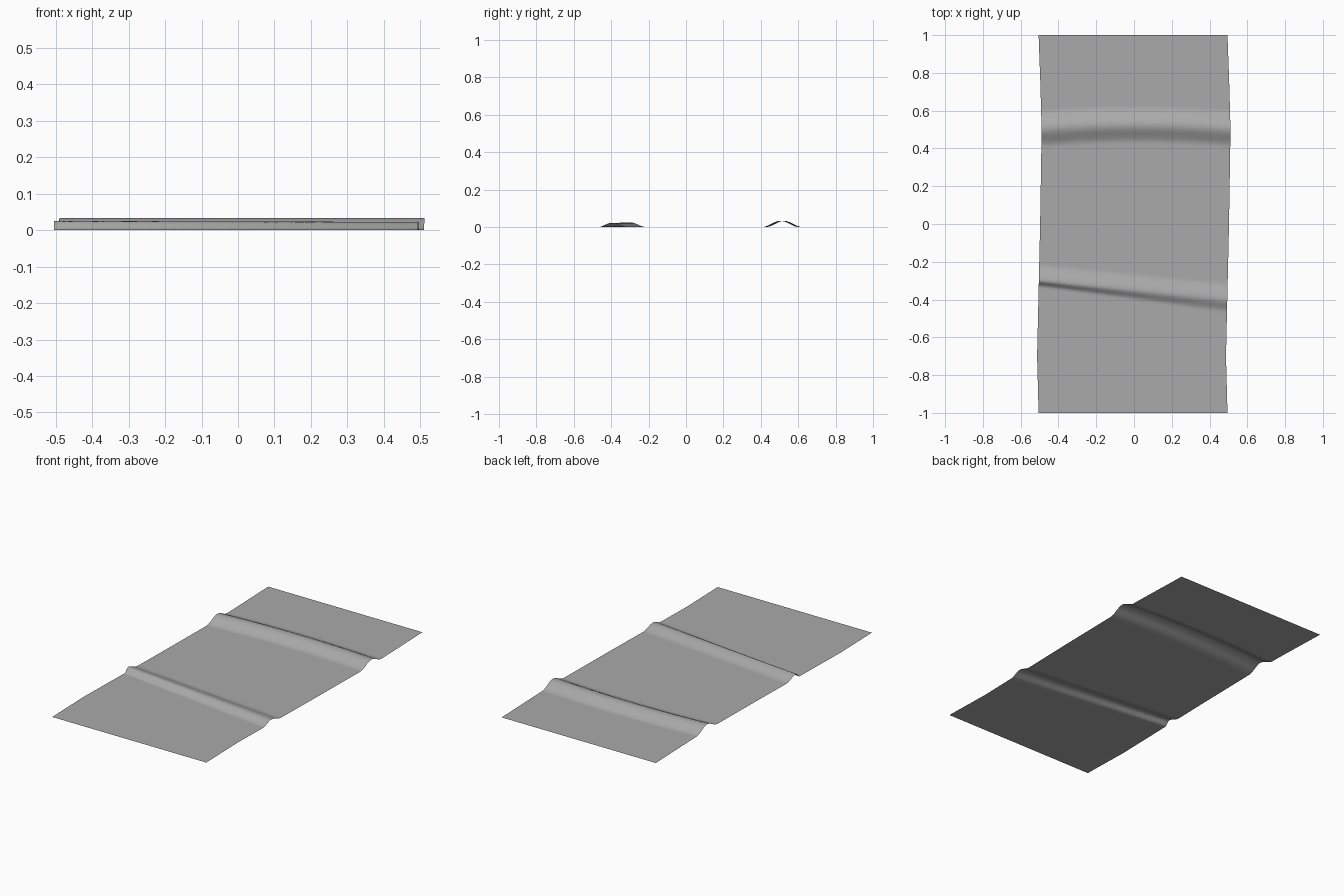
import bpy, bmesh, math

if "Cube" in bpy.data.objects:
    bpy.data.objects.remove(bpy.data.objects["Cube"])

grey = bpy.data.materials.new("rug_grey")
grey.use_nodes = True
colour = (0.4, 0.4, 0.4, 1)
grey.diffuse_color = colour
grey.node_tree.nodes["Principled BSDF"].inputs["Base Color"].default_value = colour

# Sideways drift of the sheet along its length: (y, shift)
DRIFT = [(-1, -0.005), (-0.7, -0.013), (-0.35, -0.005), (0, 0.003),
         (0.5, 0.011), (0.75, 0.004), (1, -0.005)]


def drift(y):
    for (y0, s0), (y1, s1) in zip(DRIFT, DRIFT[1:]):
        if y <= y1:
            return s0 + (s1 - s0) * (y - y0) / (y1 - y0)
    return DRIFT[-1][1]


def bump(d, front, back):
    """Rounded ridge profile, with its own width on each side of the crest."""
    t = min(1, abs(d) / (front if d < 0 else back))
    return 0.5 + 0.5 * math.cos(math.pi * t)


def height(x, y):
    # Back wrinkle bows towards the rear in the middle
    back = 0.033 * bump(y - (0.525 - 0.08 * x * x), 0.1, 0.1)
    # Front wrinkle runs diagonally, with a steep front on the right
    steep = 0.5 - x
    front = (0.022 + 0.003 * steep) * bump(y + 0.35 + 0.1 * x, 0.07 - 0.04 * steep, 0.09)
    return back + front


# Thin sheet with two wrinkles
mesh = bpy.data.meshes.new("wrinkled_sheet")
bm = bmesh.new()
bmesh.ops.create_grid(bm, x_segments=32, y_segments=240, size=1)
for v in bm.verts:
    x, y = v.co.x / 2, v.co.y
    v.co = (x + drift(y), y, height(x, y))
for f in bm.faces:
    f.smooth = True
bm.to_mesh(mesh)
bm.free()
mesh.materials.append(grey)
sheet = bpy.data.objects.new("wrinkled_sheet", mesh)
bpy.context.collection.objects.link(sheet)
